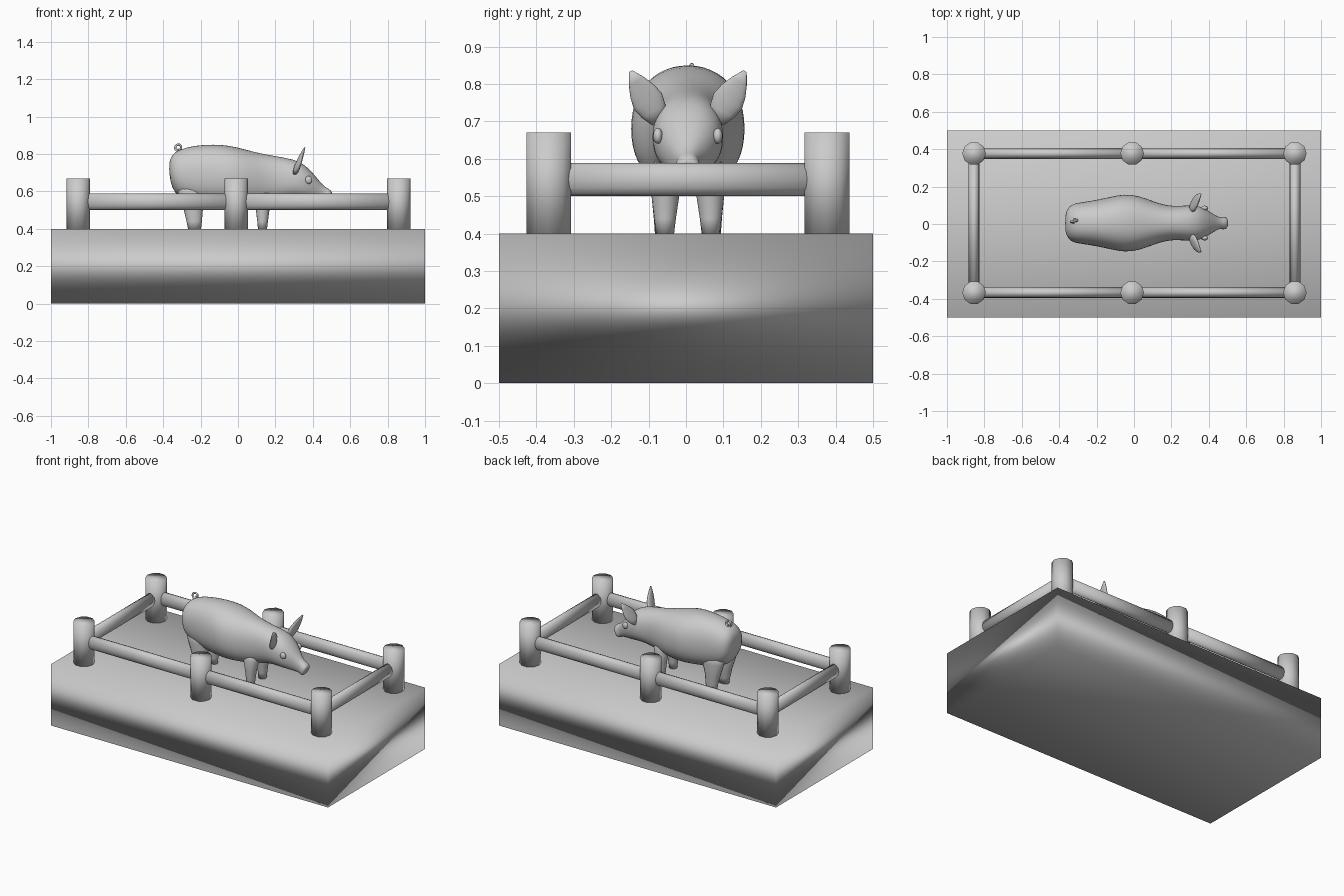
import bpy, bmesh, math
from mathutils import Vector

if "Cube" in bpy.data.objects:
    bpy.data.objects.remove(bpy.data.objects["Cube"])

Y0 = 0.005  # slight sideways offset of pen and pig


def loft(name, rings, sides=24, power=2.0):
    """Skin a closed surface over rings of (centre, half-axis u, half-axis v)."""
    bm = bmesh.new()
    loops = []
    for c, u, v in rings:
        loop = []
        for i in range(sides):
            a = 2 * math.pi * i / sides
            ca, sa = math.cos(a), math.sin(a)
            p = (Vector(c) + Vector(u) * math.copysign(abs(ca) ** (2 / power), ca)
                 + Vector(v) * math.copysign(abs(sa) ** (2 / power), sa))
            loop.append(bm.verts.new(p))
        loops.append(loop)
    for a, b in zip(loops, loops[1:]):
        for i in range(sides):
            j = (i + 1) % sides
            bm.faces.new((a[i], a[j], b[j], b[i]))
    bm.faces.new(loops[0][::-1])
    bm.faces.new(loops[-1])
    bmesh.ops.recalc_face_normals(bm, faces=bm.faces)
    for f in bm.faces:
        f.smooth = True
    me = bpy.data.meshes.new(name)
    bm.to_mesh(me)
    bm.free()
    ob = bpy.data.objects.new(name, me)
    bpy.context.collection.objects.link(ob)
    return ob


def subdivide(ob):
    ob.modifiers.new("smooth", 'SUBSURF').levels = 1
    ob.modifiers["smooth"].render_levels = 1


# Plinth
bpy.ops.mesh.primitive_cube_add(size=1, location=(0, 0, 0.2))
base = bpy.context.object
base.name = "base_block"
base.scale = (2, 1, 0.4)
bpy.ops.object.shade_smooth()

# Fence posts and rails
XS = (-0.855, -0.01, 0.86)
YS = (-0.367, 0.377)
R = 0.063
for x in XS:
    for y in YS:
        loft("fence_post", [((x, y, z), (R, 0, 0), (0, R, 0)) for z in (0.395, 0.67)], 10)
RZ, RW, ZR = 0.044, 0.029, 0.545
for y in YS:
    for a, b in zip(XS, XS[1:]):
        loft("long_rail", [((x, y, ZR), (0, RW, 0), (0, 0, RZ)) for x in (a, b)], 12)
for x in (XS[0], XS[2]):
    loft("end_rail", [((x, y, ZR), (RW, 0, 0), (0, 0, RZ)) for y in YS], 12)

# Pig body and head: top x, top z, bottom x, bottom z, half width
body = [
    (-.369, .750, -.367, .690, .040), (-.357, .795, -.355, .620, .085),
    (-.315, .826, -.320, .565, .109), (-.230, .847, -.240, .535, .117),
    (-.130, .853, -.130, .520, .140), (-.050, .847, -.050, .515, .158),
    (.030, .828, .030, .515, .146), (.100, .808, .100, .520, .118),
    (.180, .793, .170, .535, .093), (.260, .779, .230, .550, .091),
    (.330, .762, .290, .560, .098), (.380, .722, .340, .555, .088),
    (.420, .675, .390, .550, .061), (.450, .637, .425, .545, .038),
    (.476, .617, .450, .541, .030), (.486, .614, .456, .535, .034),
    (.504, .597, .474, .530, .034), (.503, .588, .478, .538, .025),
]
rings = []
for tx, tz, bx, bz, w in body:
    t, b = Vector((tx, Y0, tz)), Vector((bx, Y0, bz))
    rings.append(((t + b) / 2, (0, w, 0), (t - b) / 2))
subdivide(loft("pig_body", rings, 24, 2.25))

# Legs: back x, front x, z, half width, sideways position
rear = [(-.267, -.198, .398, .024, .064), (-.275, -.193, .44, .029, .062),
        (-.290, -.188, .50, .037, .060), (-.318, -.165, .58, .042, .060),
        (-.335, -.140, .66, .040, .058)]
front = [(.107, .155, .398, .024, .061), (.103, .160, .44, .029, .061),
         (.096, .168, .50, .037, .060), (.082, .182, .56, .041, .057),
         (.080, .190, .64, .030, .050)]
for s, side in ((-1, "right"), (1, "left")):
    for nm, leg in (("rear", rear), ("front", front)):
        loft(f"{nm}_{side}_leg",
             [(((a + b) / 2, Y0 + s * y, z), ((b - a) / 2, 0, 0), (0, w, 0))
              for a, b, z, w, y in leg], 16)

    # Ear: flattened leaf leaning outwards
    p0, p1 = Vector((.305, s * .076, .700)), Vector((.357, s * .153, .834))
    wide = Vector((0, .87 * s, -.5))
    ear = []
    for t, w, th in ((0, .022, .014), (.2, .036, .016), (.4, .043, .014),
                     (.6, .036, .011), (.8, .023, .008), (1, .005, .003)):
        c = p0.lerp(p1, t) + Vector((0, Y0, 0))
        ear.append((c, wide * w, Vector((th, 0, 0))))
    loft(f"{side}_ear", ear, 16)

    # Eye
    bpy.ops.mesh.primitive_uv_sphere_add(segments=16, ring_count=10, radius=1,
                                         location=(.378, Y0 + s * .080, .661))
    eye = bpy.context.object
    eye.name = f"{side}_eye"
    eye.scale = (.019, .013, .021)
    bpy.ops.object.shade_smooth()

# Curly tail
cu = bpy.data.curves.new("curly_tail", 'CURVE')
cu.dimensions = '3D'
cu.bevel_depth = 0.006
cu.bevel_resolution = 2
pts = [(-.305, .010, .80), (-.318, .010, .815)]
for i in range(15):
    a = math.radians(-90 - 28 * i)
    r = .020 - .0006 * i
    pts.append((-.318 + r * math.cos(a), .008 + .0012 * i, .834 + r * math.sin(a)))
sp = cu.splines.new('POLY')
sp.points.add(len(pts) - 1)
for p, co in zip(sp.points, pts):
    p.co = (*co, 1)
cu.use_fill_caps = True
bpy.context.collection.objects.link(bpy.data.objects.new("curly_tail", cu))
